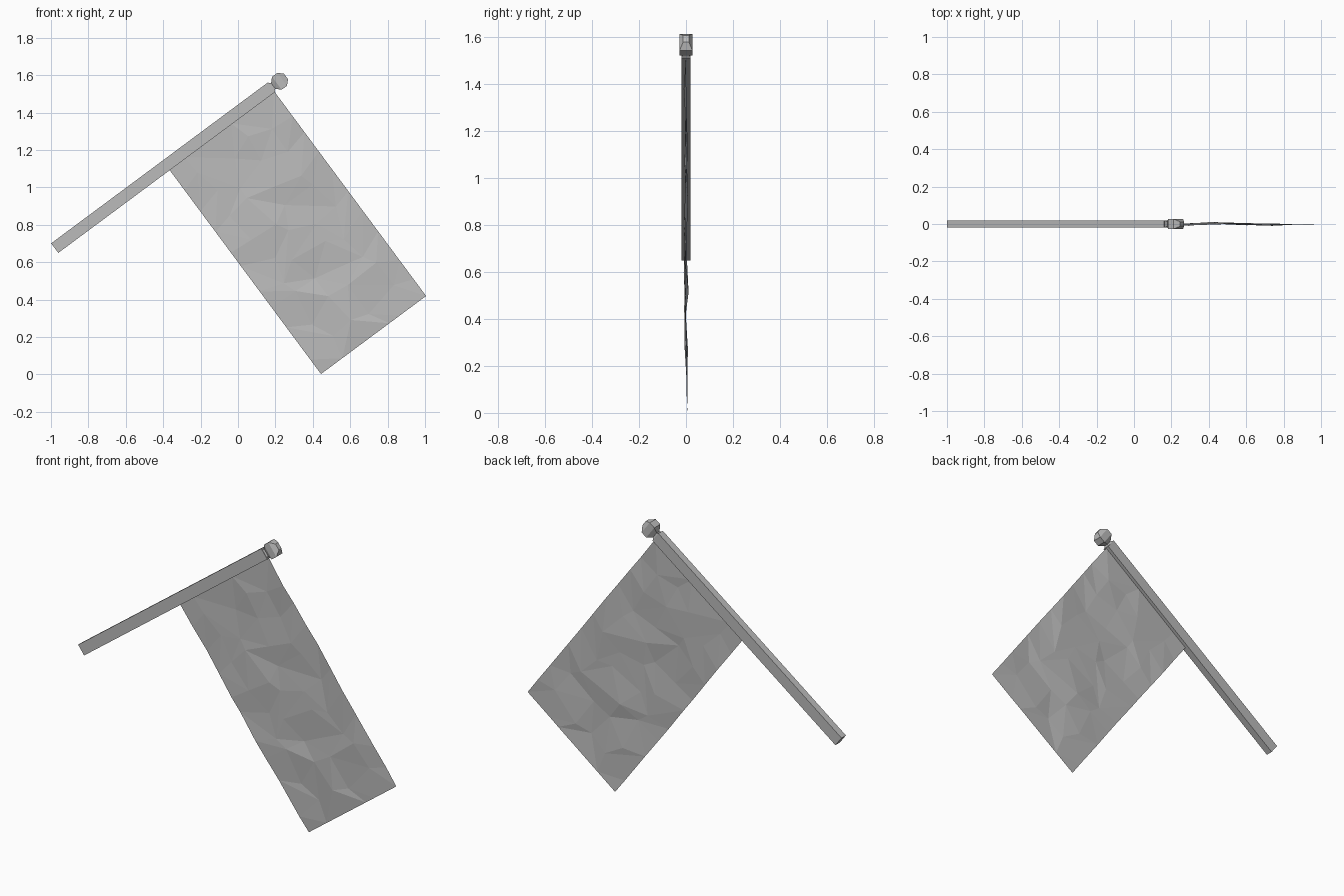
import bpy
import math
import random
from mathutils import Vector

cube = bpy.data.objects.get("Cube")
if cube:
    bpy.data.objects.remove(cube, do_unlink=True)

random.seed(4)

grey = bpy.data.materials.new("plain grey")
grey.use_nodes = True
grey.diffuse_color = (0.5, 0.5, 0.5, 1)
grey.node_tree.nodes["Principled BSDF"].inputs["Base Color"].default_value = (0.5, 0.5, 0.5, 1)

# Pole frame: "along" runs up the pole, "across" points towards the flag
START = Vector((-0.98, 0, 0.675))
ANGLE = math.atan2(0.861, 1.16)
along = Vector((math.cos(ANGLE), 0, math.sin(ANGLE)))
across = Vector((math.sin(ANGLE), 0, -math.cos(ANGLE)))
LENGTH = 1.445


def place(t, s, y):
    return START + along * t + across * s + Vector((0, y, 0))


def make(name, verts, faces):
    mesh = bpy.data.meshes.new(name)
    mesh.from_pydata(verts, [], faces)
    mesh.update()
    mesh.materials.append(grey)
    ob = bpy.data.objects.new(name, mesh)
    bpy.context.collection.objects.link(ob)
    return ob


def square_lathe(name, rings):
    """Stack rectangular rings (t, half width, half depth) along the pole."""
    verts, faces = [], []
    for t, w, d in rings:
        verts += [place(t, a * w, b * d) for a, b in ((-1, -1), (1, -1), (1, 1), (-1, 1))]
    for r in range(len(rings) - 1):
        for i in range(4):
            j = (i + 1) % 4
            faces.append((4 * r + i, 4 * r + j, 4 * r + 4 + j, 4 * r + 4 + i))
    last = 4 * (len(rings) - 1)
    faces += [(3, 2, 1, 0), tuple(range(last, last + 4))]
    return make(name, verts, faces)


# Pole and faceted finial
square_lathe("pole", [(0, 0.032, 0.02), (LENGTH, 0.032, 0.02)])
c = LENGTH + 0.052
square_lathe("finial", [
    (LENGTH, 0.026, 0.017), (c - 0.042, 0.019, 0.013), (c - 0.018, 0.043, 0.027),
    (c + 0.018, 0.043, 0.027), (c + 0.043, 0.018, 0.012)])

# Crumpled low-poly cloth: a jittered triangle grid with straight borders
NU, NV = 5, 10
WIDTH, DROP = 0.70, 1.357
T0, S0 = LENGTH - WIDTH - 0.003, 0.025
verts, faces = [], []
for v in range(NV + 1):
    for u in range(NU + 1):
        ju = random.uniform(-0.3, 0.3) if 0 < u < NU else 0
        jv = random.uniform(-0.3, 0.3) if 0 < v < NV else 0
        f = v / NV
        y = 0.004 * math.sin(f * 9 + u * 0.8) + random.uniform(-0.007, 0.007)
        y = 0 if v == 0 else y
        if v == NV:
            y = 0.008 - 0.012 * u / NU
        verts.append(place(T0 + WIDTH * (u + ju) / NU, S0 + (DROP + 0.007) * (v + jv) / NV, y))
for v in range(NV):
    for u in range(NU):
        a = v * (NU + 1) + u
        b, d, e = a + 1, a + NU + 1, a + NU + 2
        if random.random() < 0.5:
            faces += [(a, d, e), (a, e, b)]
        else:
            faces += [(a, d, b), (b, d, e)]
make("flag_cloth", verts, faces)
